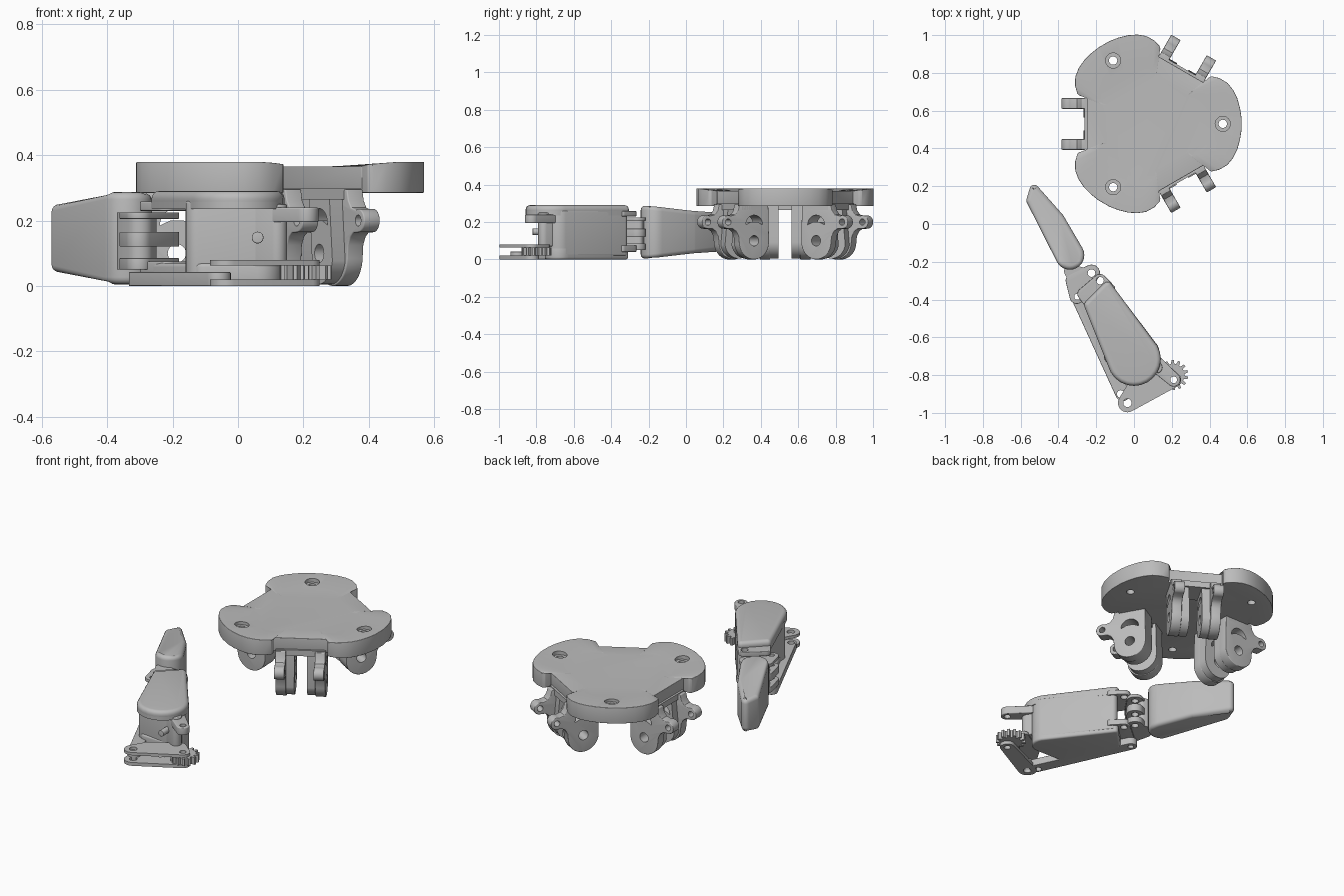
import bpy, bmesh
from math import sin, cos, radians, tau
from mathutils import Matrix, Vector
from mathutils.geometry import convex_hull_2d

if "Cube" in bpy.data.objects:
    bpy.data.objects.remove(bpy.data.objects["Cube"])

grey = bpy.data.materials.new("plain grey")
grey.use_nodes = True
grey.diffuse_color = (0.5, 0.5, 0.5, 1)
grey.node_tree.nodes["Principled BSDF"].inputs["Base Color"].default_value = (0.5, 0.5, 0.5, 1)


def arc(x, y, r, a0=0, a1=360, n=24):
    """Points along an arc, in degrees."""
    return [(x + r * cos(radians(a0 + (a1 - a0) * i / n)),
             y + r * sin(radians(a0 + (a1 - a0) * i / n))) for i in range(n + 1)]


def circle(x, y, r):
    return arc(x, y, r)[:-1]


def hull(*circles):
    """Outline of a belt wrapped around several circles."""
    pts = [p for c in circles for p in circle(*c)]
    return [pts[i] for i in convex_hull_2d(pts)]


def apply_modifier(obj, kind, **settings):
    bpy.ops.object.select_all(action='DESELECT')
    bpy.context.view_layer.objects.active = obj
    obj.select_set(True)
    mod = obj.modifiers.new(kind, kind)
    for key, value in settings.items():
        setattr(mod, key, value)
    bpy.ops.object.modifier_apply(modifier=mod.name)


def prism(name, pts, z0, z1, matrix=Matrix(), bevel=0, holes=(), shape=None):
    """Extrude an outline, optionally reshape and bevel it, then cut holes."""
    bm = bmesh.new()
    low = [bm.verts.new((x, y, z0)) for x, y in pts]
    high = [bm.verts.new((x, y, z1)) for x, y in pts]
    bm.faces.new(low[::-1])
    top = bm.faces.new(high)
    for i in range(len(pts)):
        j = (i + 1) % len(pts)
        bm.faces.new((low[i], low[j], high[j], high[i]))
    if shape:
        shape(bm, top)
    bm.transform(matrix)
    bmesh.ops.recalc_face_normals(bm, faces=bm.faces)
    mesh = bpy.data.meshes.new(name)
    bm.to_mesh(mesh)
    bm.free()
    obj = bpy.data.objects.new(name, mesh)
    bpy.context.collection.objects.link(obj)
    mesh.materials.append(grey)
    if bevel:
        apply_modifier(obj, 'BEVEL', width=bevel, segments=4, angle_limit=radians(40))
    for outline, a, b in holes:
        cutter = prism("cutter", outline, a, b, matrix)
        apply_modifier(obj, 'BOOLEAN', object=cutter, operation='DIFFERENCE', solver='EXACT')
        bpy.data.objects.remove(cutter)
    bpy.ops.object.select_all(action='DESELECT')
    bpy.context.view_layer.objects.active = obj
    obj.select_set(True)
    bpy.ops.object.shade_smooth_by_angle(angle=radians(35))
    return obj


def bore(x, y, r):
    return (circle(x, y, r), -1, 1)


# Palm plate: three equal lobes with a notch between each pair
PALM = Vector((0.083, 0.53, 0))
half = [(0.296, 0.213), (0.313, 0.246), (0.328, 0.252), (0.37, 0.242), (0.412, 0.217),
        (0.442, 0.18), (0.464, 0.135), (0.478, 0.085), (0.486, 0.035)]
lobe = [(x, -y) for x, y in half] + half[::-1]
outline, palm_holes = [], []
for k in range(3):
    turn = Matrix.Rotation(k * tau / 3, 3, 'Z')
    outline += [(PALM + turn @ Vector((x, y, 0))).xy[:] for x, y in lobe]
    hx, hy = (PALM + turn @ Vector((0.387, 0, 0))).xy
    palm_holes += [bore(hx, hy, 0.022), (circle(hx, hy, 0.04), 0.352, 0.5)]


def dish(bm, top):
    """Flat middle, with the lobes rising gently toward their rims."""
    for v in top.verts:
        radius = (v.co.xy - PALM.xy).length
        v.co.z = 0.366 + 0.014 * max(0, min(1, (radius - 0.365) / 0.1))
    inner = bmesh.ops.inset_individual(bm, faces=[top], thickness=0)
    for v in top.verts:
        v.co.xy = PALM.xy + (v.co.xy - PALM.xy) * 0.66
        v.co.z = 0.366


prism("palm_plate", outline, 0.285, 0.38, bevel=0.006, holes=palm_holes, shape=dish)

# Knuckle brackets: paired cheeks with ears, outlined in radius and height
cheek = ([(0.182, 0.295), (0.178, 0.13)] + arc(0.27, 0.092, 0.092, 180, 355)
         + [(0.366, 0.125), (0.38, 0.15), (0.4, 0.163)]
         + arc(0.43, 0.2, 0.036, -80, 115, 14) + [(0.385, 0.24), (0.368, 0.262), (0.36, 0.295)])
web = [(0.182, 0.295), (0.178, 0.13)] + arc(0.265, 0.092, 0.087, 180, 350) + [(0.33, 0.295)]
crescent = arc(0.27, 0.185, 0.052, 0, 180, 14) + [(0.25, 0.2), (0.29, 0.2)]
for k, side in enumerate(("back_left", "right", "front_left")):
    a = radians(60 + 120 * k)
    place = Matrix(((cos(a), 0, sin(a), PALM.x), (sin(a), 0, -cos(a), PALM.y),
                    (0, 1, 0, 0), (0, 0, 0, 1)))
    for s in (-1, 1):
        pin = bore(0.27, 0.1, 0.028)
        prism(f"bracket_cheek_{side}", cheek, s * 0.08, s * 0.137, place, 0.004,
              [pin, bore(0.43, 0.2, 0.017), (crescent, -1, 1)])
        prism(f"bracket_web_{side}", web, s * 0.035, s * 0.085, place, 0, [pin, (crescent, -1, 1)])
    root = [(0.2, 0.265), (0.345, 0.265), (0.345, 0.3), (0.2, 0.3)]
    prism(f"bracket_root_{side}", root, -0.137, 0.137, place)


# Fingertip: tapers in height toward its point
def taper(bm, top):
    for v in bm.verts:
        t = max(0, min(1, (v.co.y + 0.2) / 0.4))
        v.co.z = 0.146 + (v.co.z - 0.146) * (1 - 0.33 * t)


tip = hull((-0.34, -0.165, 0.077), (-0.4, 0.03, 0.03), (-0.543, 0.125, 0.027), (-0.528, 0.182, 0.025))
prism("fingertip", tip, 0.005, 0.287, bevel=0.022, shape=taper)

# Fingertip lever: stacked plates around a thinner core
lever = hull((-0.325, -0.3, 0.037), (-0.303, -0.385, 0.038), (-0.225, -0.26, 0.045))
for z0, z1 in ((0.05, 0.085), (0.12, 0.165), (0.205, 0.225)):
    prism("lever_plate", lever, z0, z1, bevel=0.003,
          holes=[bore(-0.225, -0.26, 0.02), bore(-0.3, -0.385, 0.016)])
prism("lever_core", hull((-0.335, -0.25, 0.035), (-0.3, -0.3, 0.04), (-0.27, -0.25, 0.02)), 0.05, 0.225)

# Middle finger segment: base, offset core, overhanging rounded cap and knuckle lugs
base = hull((-0.24, -0.43, 0.02), (-0.14, -0.33, 0.02), (0.06, -0.68, 0.075), (-0.1, -0.71, 0.04))
prism("segment_base", base, 0.0, 0.07, bevel=0.012)
core = hull((-0.14, -0.47, 0.02), (-0.135, -0.34, 0.025), (0.06, -0.68, 0.075), (-0.12, -0.7, 0.04))
prism("segment_core", core, 0.02, 0.26, bevel=0.008)
cap = hull((-0.24, -0.43, 0.024), (-0.14, -0.33, 0.024), (0, -0.715, 0.142))
prism("segment_cap", cap, 0.236, 0.29, bevel=0.022)
prism("segment_cap_skirt", cap, 0.236, 0.264)
lug = hull((-0.18, -0.3, 0.035), (-0.27, -0.37, 0.03), (-0.22, -0.44, 0.03), (-0.12, -0.34, 0.02))
for z0, z1 in ((0.04, 0.075), (0.23, 0.258)):
    prism("knuckle_lug", lug, z0, z1, bevel=0.004, holes=[bore(-0.18, -0.3, 0.02)])

# Base lugs and pin of the segment
HUB = (0.21, -0.825)
prism("base_lug", hull((0.07, -0.7, 0.045), (*HUB, 0.036)), 0.195, 0.24,
      bevel=0.005, holes=[bore(*HUB, 0.018)])
prism("base_lug_block", hull((0.06, -0.7, 0.05), (0.12, -0.76, 0.03)), 0.07, 0.25, bevel=0.005)
peg = Matrix(((1, 0, 0, 0.06), (0, 0, 1, 0), (0, 1, 0, 0.148), (0, 0, 0, 1)))
prism("stop_peg", circle(0, 0, 0.018), -0.82, -0.7, peg, 0.003)

# Drive gear with square teeth
teeth = 14
gear = []
for i in range(teeth):
    for f, r in ((0, 0.06), (0.25, 0.06), (0.4, 0.08), (0.75, 0.08), (0.9, 0.06)):
        a = (i + f) * tau / teeth
        gear.append((0.207 + r * cos(a), -0.8 + r * sin(a)))
prism("drive_gear", gear, 0.02, 0.063, holes=[bore(*HUB, 0.018)])

# Crank: slim bar below the gear, broad plate above it
ELBOW = (-0.035, -0.947)
crank_ends = ((*ELBOW, 0.05), (*HUB, 0.04))
crank_holes = [bore(*ELBOW, 0.022), bore(*HUB, 0.018)]
prism("crank_bar", hull(*crank_ends), 0.0, 0.02, holes=crank_holes)
prism("crank_plate", hull(*crank_ends, (0.0, -0.85, 0.03), (0.15, -0.76, 0.03)), 0.063, 0.08,
      holes=crank_holes)

# Long push link from the crank to the lever
link_holes = [bore(-0.07, -0.9, 0.02), bore(-0.3, -0.385, 0.016)]
prism("push_link", hull((-0.3, -0.385, 0.034), (-0.06, -0.9, 0.038)), 0.0, 0.042,
      bevel=0.003, holes=link_holes)
